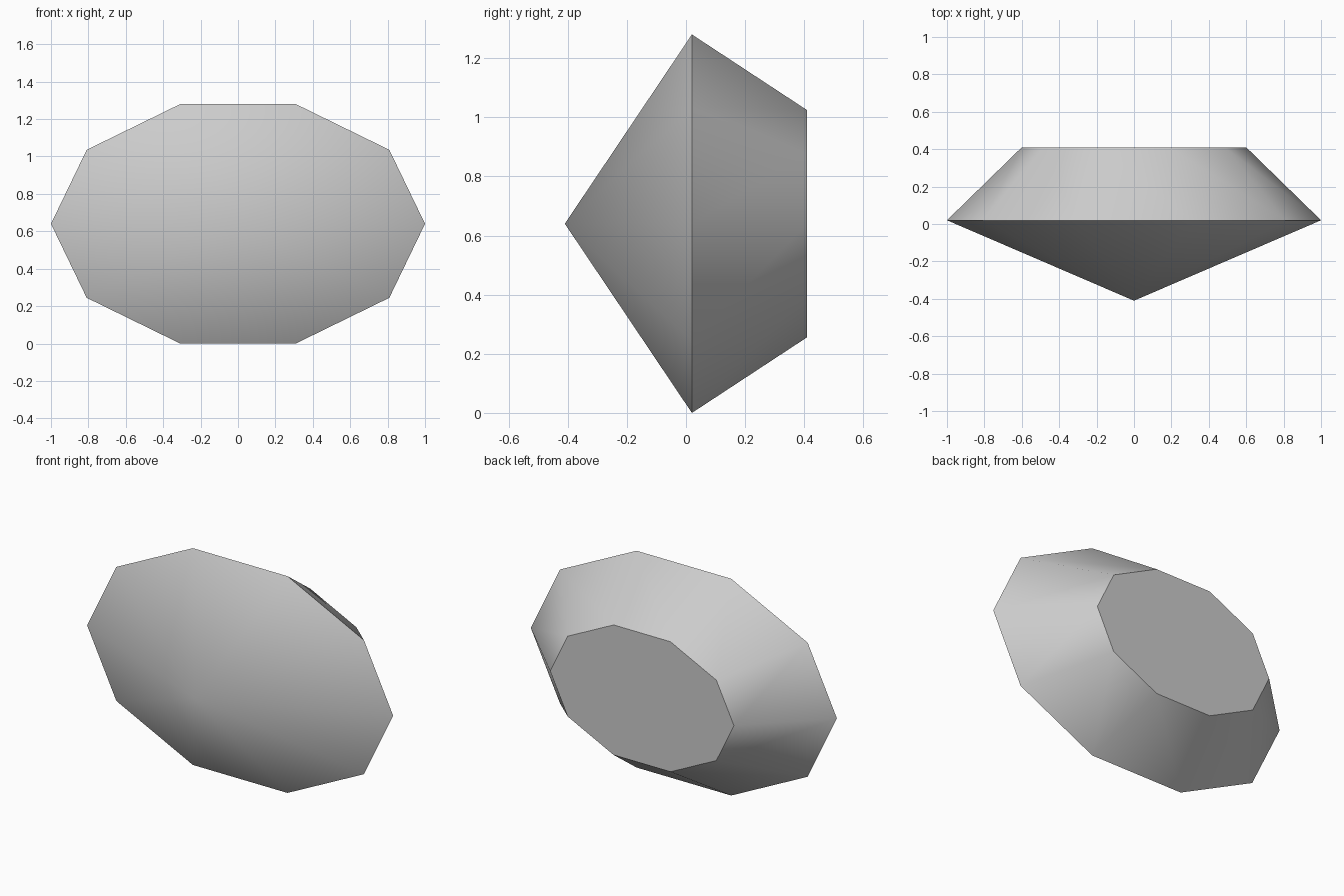
import bpy, bmesh, math

if "Cube" in bpy.data.objects:
    bpy.data.objects.remove(bpy.data.objects["Cube"])

SIDES = 10
RX, RZ, CZ = 1.0, 0.673, 0.64            # girdle radii and centre height
Y_POINT, Y_GIRDLE, Y_TABLE = -0.41, 0.02, 0.41
TABLE_SCALE = 0.6

grey = bpy.data.materials.new("stone grey")
grey.diffuse_color = (0.6, 0.6, 0.6, 1)
grey.use_nodes = True
grey.node_tree.nodes["Principled BSDF"].inputs["Base Color"].default_value = grey.diffuse_color

bm = bmesh.new()


def ring(y, s):
    """Stretched decagon in the x-z plane."""
    return [bm.verts.new((s * RX * math.cos(a), y, CZ + s * RZ * math.sin(a)))
            for a in (math.tau * i / SIDES for i in range(SIDES))]


girdle = ring(Y_GIRDLE, 1)
table = ring(Y_TABLE, TABLE_SCALE)
point = bm.verts.new((0, Y_POINT, CZ))

# Front pavilion and back crown, smooth around the stone
for i in range(SIDES):
    j = (i + 1) % SIDES
    bm.faces.new((point, girdle[i], girdle[j])).smooth = True
    bm.faces.new((girdle[i], table[i], table[j], girdle[j])).smooth = True

# Flat table
bm.faces.new(table)
bmesh.ops.recalc_face_normals(bm, faces=bm.faces)

# Sharp rims around the girdle and the table
for r in (girdle, table):
    for i in range(SIDES):
        bm.edges.get((r[i], r[(i + 1) % SIDES])).smooth = False

mesh = bpy.data.meshes.new("gemstone")
bm.to_mesh(mesh)
bm.free()
mesh.materials.append(grey)
bpy.context.collection.objects.link(bpy.data.objects.new("gemstone", mesh))
